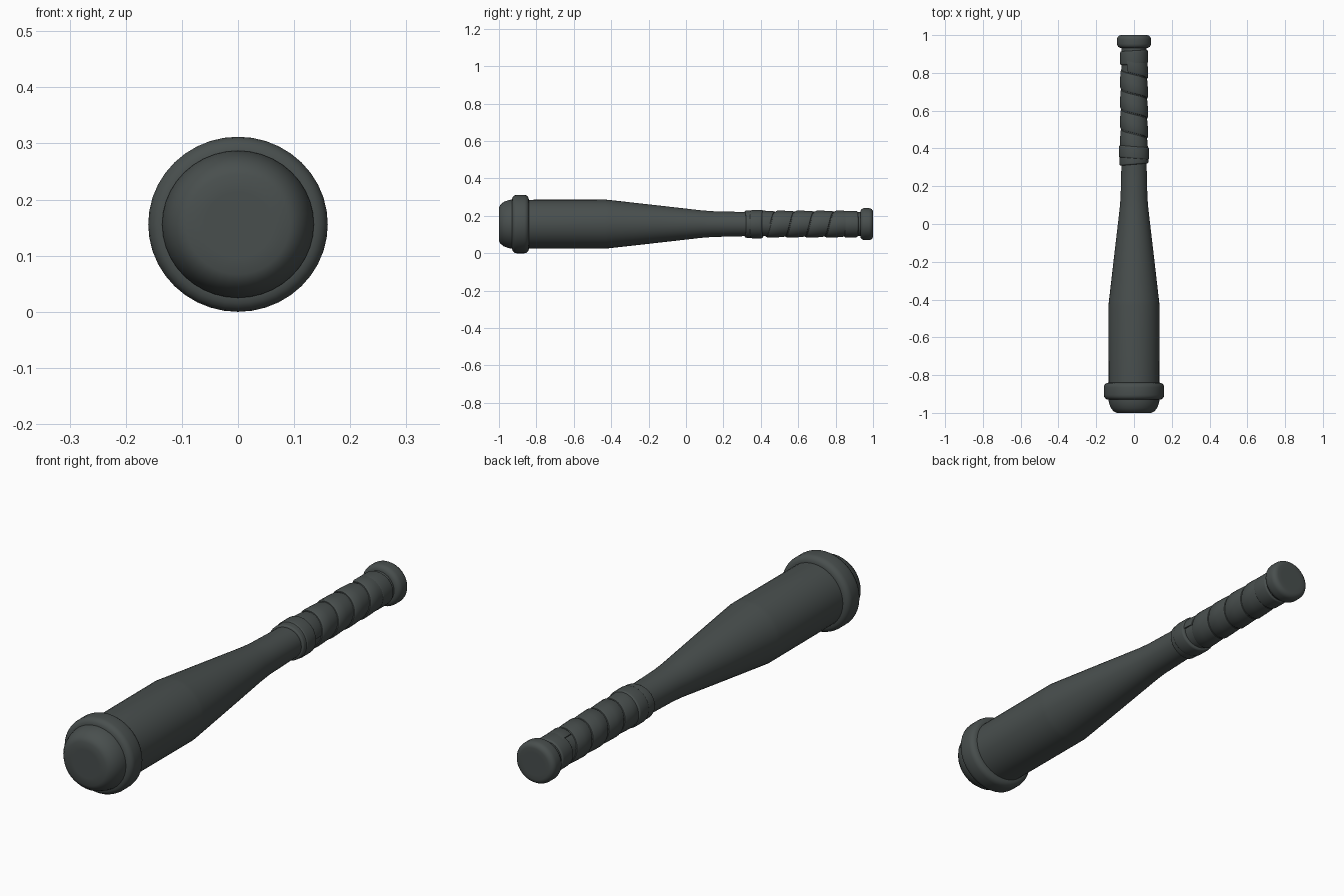
import bpy, bmesh, math

if "Cube" in bpy.data.objects:
    bpy.data.objects.remove(bpy.data.objects["Cube"])

CZ = 0.156
mat = bpy.data.materials.new("dark grey")
mat.diffuse_color = (0.066, 0.078, 0.076, 1)
mat.use_nodes = True
mat.node_tree.nodes["Principled BSDF"].inputs["Base Color"].default_value = mat.diffuse_color


def finish(name, bm, angle=40):
    bmesh.ops.remove_doubles(bm, verts=bm.verts, dist=1e-5)
    bmesh.ops.recalc_face_normals(bm, faces=bm.faces)
    me = bpy.data.meshes.new(name)
    bm.to_mesh(me)
    bm.free()
    me.materials.append(mat)
    ob = bpy.data.objects.new(name, me)
    bpy.context.collection.objects.link(ob)
    bpy.ops.object.select_all(action='DESELECT')
    ob.select_set(True)
    bpy.context.view_layer.objects.active = ob
    bpy.ops.object.shade_smooth_by_angle(angle=math.radians(angle))
    return ob


def lathe(name, profile, sides=40, squash=1.0, tilt=0.0, angle=40):
    """Spin (y, radius) pairs around the long axis; tilt skews the ring along y."""
    bm = bmesh.new()
    rings = []
    for y, r in profile:
        ring = []
        for i in range(sides):
            a = 2 * math.pi * i / sides
            ring.append(bm.verts.new((r * math.cos(a), y + tilt * math.cos(a),
                                      CZ + r * squash * math.sin(a))))
        rings.append(ring)
    for a, b in zip(rings, rings[1:]):
        for i in range(sides):
            j = (i + 1) % sides
            bm.faces.new((a[i], a[j], b[j], b[i]))
    bm.faces.new(rings[0])
    bm.faces.new(rings[-1])
    return finish(name, bm, angle)


def rounded(y0, y1, r, b, steps=4, core=0.05):
    """Profile of a disc with rounded rims."""
    arc = [math.pi / 2 * k / steps for k in range(steps + 1)]
    p = [(y0, core)]
    p += [(y0 + b * (1 - math.sin(t)), r - b * (1 - math.cos(t))) for t in reversed(arc)][::1]
    p += [(y1 - b * (1 - math.sin(t)), r - b * (1 - math.cos(t))) for t in arc]
    p += [(y1, core)]
    # order rim points outward first, then back inward
    first = sorted(p[1:steps + 2])
    last = sorted(p[steps + 2:-1])
    return [p[0]] + first + last + [p[-1]]


# barrel, taper and handle core
lathe("barrel", [(-0.90, 0.134), (-0.43, 0.135), (-0.41, 0.133), (-0.15, 0.103),
                 (0.08, 0.076), (0.14, 0.071), (0.30, 0.067), (0.95, 0.066)],
      squash=0.97)

# rounded barrel tip and raised ring
lathe("barrel_tip", [(-1.0, 0.06), (-1.0, 0.092), (-0.992, 0.108), (-0.975, 0.122),
                     (-0.955, 0.130), (-0.935, 0.135), (-0.90, 0.136)], squash=0.97)
lathe("barrel_ring", rounded(-0.93, -0.84, 0.16, 0.025, core=0.12), squash=0.975)

# pommel at the handle end
lathe("pommel", rounded(0.932, 1.0, 0.09, 0.022), squash=0.95)

# collar of two overlapping tape turns at the start of the grip
lathe("grip_collar_front", rounded(0.315, 0.365, 0.077, 0.008), squash=0.95, tilt=0.006)
lathe("grip_collar_back", rounded(0.345, 0.412, 0.080, 0.010), squash=0.95, tilt=-0.006)

# helical tape wound around the grip
START, END, PITCH, SEG = 0.40, 0.855, 0.105, 36
turns = (END - START) / PITCH
section = [(-0.052, 0.062), (-0.050, 0.070), (-0.042, 0.0745), (0.0, 0.0735),
           (0.038, 0.0715), (0.048, 0.069), (0.053, 0.062)]
bm = bmesh.new()
rows = []
n = int(turns * SEG)
for i in range(n + 1):
    a = 2 * math.pi * i / SEG
    y = START + PITCH * i / SEG
    rows.append([bm.verts.new((r * math.cos(a), y + dy, CZ + 0.97 * r * math.sin(a)))
                 for dy, r in section])
for a, b in zip(rows, rows[1:]):
    for k in range(len(section) - 1):
        bm.faces.new((a[k], a[k + 1], b[k + 1], b[k]))
    bm.faces.new((a[-1], a[0], b[0], b[-1]))
bm.faces.new(rows[0])
bm.faces.new(rows[-1])
finish("grip_tape", bm)

# last closing turn of tape below the pommel
lathe("grip_end_turn", rounded(0.845, 0.918, 0.073, 0.008), squash=0.97, tilt=0.004)
